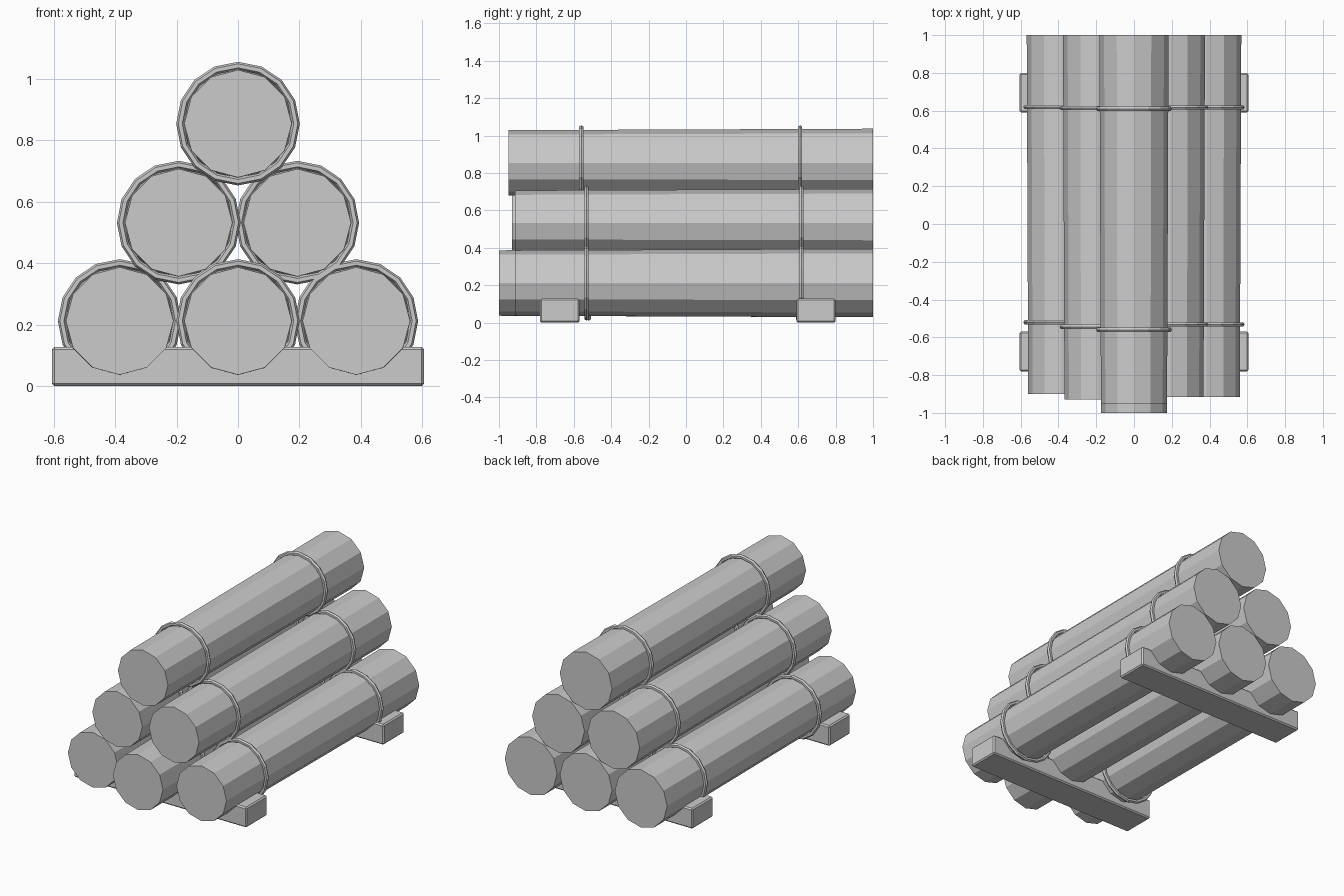
import bpy
import math
from mathutils import Matrix

cube = bpy.data.objects.get("Cube")
if cube:
    bpy.data.objects.remove(cube, do_unlink=True)

grey = bpy.data.materials.new("plain_grey")
grey.use_nodes = True
colour = (0.6, 0.6, 0.6, 1)
grey.diffuse_color = colour
grey.node_tree.nodes["Principled BSDF"].inputs["Base Color"].default_value = colour

BACK = 1.0
FRONT_RADIUS, BACK_RADIUS = 0.175, 0.183


def finish(name):
    obj = bpy.context.object
    obj.name = name
    obj.data.materials.append(grey)
    return obj


def add_log(name, x, z, front):
    # Twelve-sided trunk, slightly thicker at the back
    length = BACK - front
    bpy.ops.mesh.primitive_cone_add(
        vertices=12, radius1=BACK_RADIUS, radius2=FRONT_RADIUS, depth=length,
        location=(x, (BACK + front) / 2, z), rotation=(math.pi / 2, 0, 0))
    finish(name)
    # Two binding rings, a fifth of the length from each end
    for end, share in (("back", 0.2), ("front", 0.8)):
        bpy.ops.mesh.primitive_torus_add(
            major_segments=16, minor_segments=6,
            major_radius=0.188, minor_radius=0.013,
            location=(x, BACK - share * length, z),
            rotation=(math.pi / 2, 0, 0))
        finish(f"{name}_{end}_ring")


def add_beam(name, y):
    bpy.ops.mesh.primitive_cube_add(size=1, location=(0, y, 0.064))
    beam = finish(name)
    beam.data.transform(Matrix.Diagonal((1.21, 0.21, 0.128, 1)))
    bevel = beam.modifiers.new("soft_edges", "BEVEL")
    bevel.width = 0.008
    bevel.segments = 1


# Pyramid of six logs: name, x, z, front end
for log in (
    ("bottom_right_log", -0.385, 0.212, -0.90),
    ("bottom_middle_log", 0, 0.212, -1.0),
    ("bottom_left_log", 0.385, 0.212, -0.915),
    ("middle_right_log", -0.193, 0.532, -0.93),
    ("middle_left_log", 0.193, 0.532, -0.915),
    ("top_log", 0, 0.854, -0.95),
):
    add_log(*log)

# Supporting cross beams
add_beam("front_beam", -0.675)
add_beam("back_beam", 0.695)
